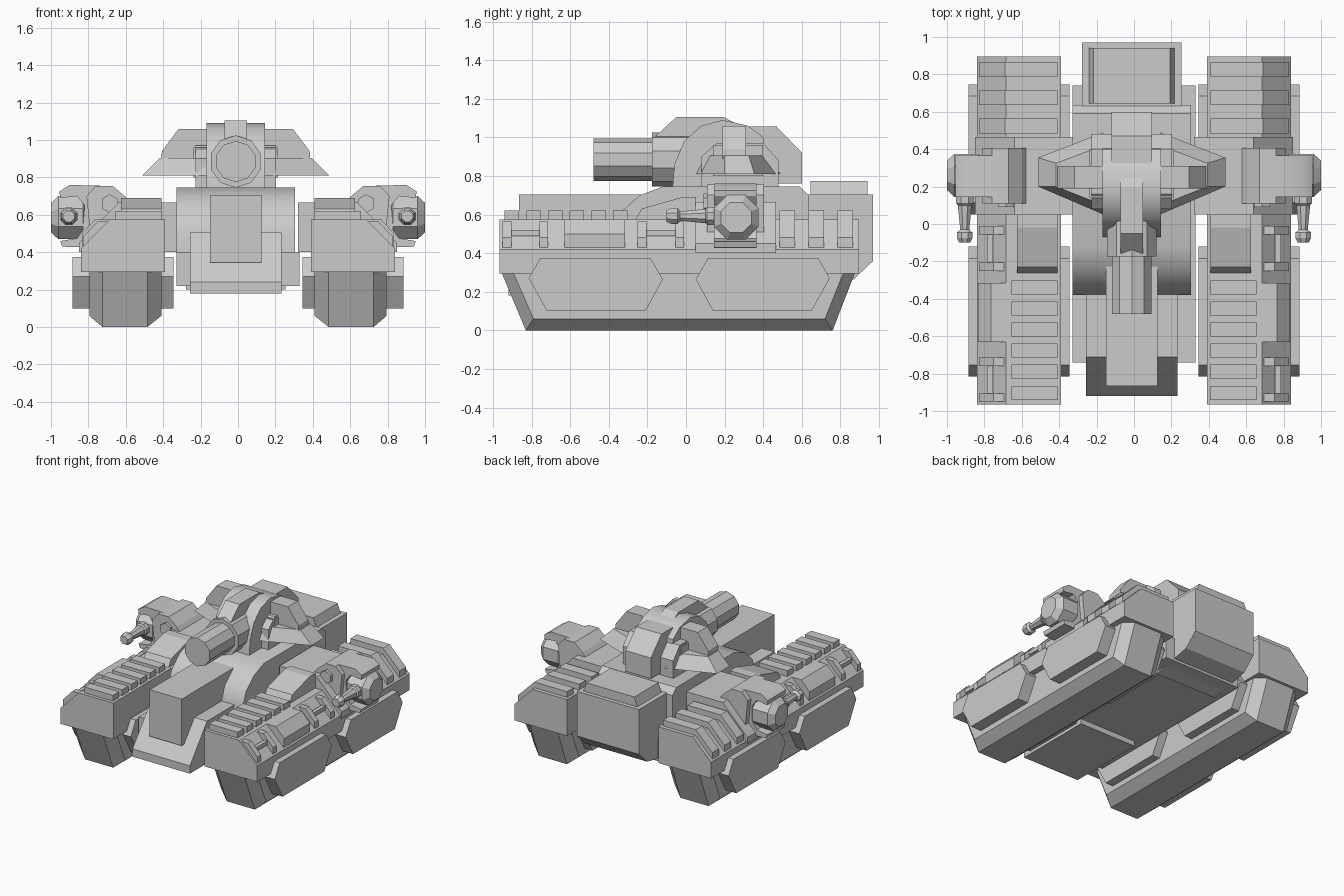
import bpy, bmesh, math

CX = -0.012  # the hull and turret sit slightly off the centre line


def loft(name, rings, mirror=False, smooth=False):
    """Skin a list of equal-length rings and cap both ends."""
    bm = bmesh.new()
    vs = [[bm.verts.new(p) for p in r] for r in rings]
    n = len(rings[0])
    for a, b in zip(vs, vs[1:]):
        for i in range(n):
            j = (i + 1) % n
            bm.faces.new((a[i], a[j], b[j], b[i]))
    bm.faces.new(vs[0])
    bm.faces.new(vs[-1])
    bmesh.ops.recalc_face_normals(bm, faces=bm.faces)
    me = bpy.data.meshes.new(name)
    bm.to_mesh(me)
    bm.free()
    ob = bpy.data.objects.new(name, me)
    bpy.context.collection.objects.link(ob)
    if smooth:
        bpy.ops.object.select_all(action='DESELECT')
        ob.select_set(True)
        bpy.context.view_layer.objects.active = ob
        bpy.ops.object.shade_smooth_by_angle(angle=math.radians(35))
    if mirror:
        ob.modifiers.new("Mirror", 'MIRROR')
    return ob


def side(name, pts, x0, x1, **k):
    """Profile of (y, z) points extruded along x."""
    return loft(name, [[(x, y, z) for y, z in pts] for x in (x0, x1)], **k)


def front(name, pts, y0, y1, **k):
    """Profile of (x, z) points extruded along y."""
    return loft(name, [[(x, y, z) for x, z in pts] for y in (y0, y1)], **k)


def box(name, x0, x1, y0, y1, z0, z1, **k):
    return side(name, [(y0, z0), (y1, z0), (y1, z1), (y0, z1)], x0, x1, **k)


def lathe(name, axis, centre, prof, n, **k):
    """Rings of (position, radius) along the x or y axis."""
    rings = []
    for p, r in prof:
        ring = []
        for i in range(n):
            a = 2 * math.pi * (i + 0.5) / n
            u, v = r * math.cos(a), r * math.sin(a)
            ring.append((p, centre[0] + u, centre[1] + v) if axis == 'x'
                        else (centre[0] + u, p, centre[1] + v))
        rings.append(ring)
    return loft(name, rings, **k)


# Track pods with chamfered rims
full = [(-0.83, 0), (0.76, 0), (0.88, 0.31), (-0.96, 0.31)]
slim = [(-0.79, 0.06), (0.72, 0.06), (0.82, 0.31), (-0.90, 0.31)]
loft("track", [[(x, y, z) for y, z in p] for x, p in
               ((0.41, slim), (0.485, full), (0.725, full), (0.795, slim))], mirror=True)

# Hexagonal track guard plates, passing through to the inner side
hexa = [(-0.815, 0.27), (-0.755, 0.375), (-0.185, 0.375),
        (-0.12, 0.265), (-0.21, 0.1), (-0.72, 0.1)]
side("front_track_plate", hexa, 0.345, 0.885, mirror=True)
side("rear_track_plate", [(-0.07 - y, z) for y, z in hexa], 0.345, 0.885, mirror=True)

# Fenders with a sloped outer edge
fender = [(0.39, 0.295), (0.84, 0.295), (0.84, 0.42), (0.685, 0.575), (0.39, 0.575)]
front("fender", fender, -0.965, 0.895, mirror=True)

# Cooling ribs on the front fender
for i in range(6):
    y = -0.94 + 0.1125 * i
    box("fender_rib", 0.41, 0.655, y, y + 0.075, 0.56, 0.62, mirror=True)

# Wrapped ribs on the rear fender
rib = [(0.41, 0.5), (0.66, 0.4), (0.83, 0.42), (0.83, 0.48), (0.69, 0.62), (0.41, 0.62)]
for y in (0.485, 0.635, 0.785):
    front("rear_rib", rib, y, y + 0.08, mirror=True)

# Intake wedge behind the front ribs
side("intake_wedge", [(-0.27, 0.56), (-0.23, 0.63), (-0.02, 0.69), (0.05, 0.69), (0.05, 0.56)],
     0.41, 0.625, mirror=True)

# Hand rails and stowage tank on the fender slope
for y0, y1 in ((-0.95, -0.715), (-0.25, -0.01)):
    for y in (y0, y1 - 0.045):
        front("rail_post", [(0.68, 0.5), (0.76, 0.42), (0.83, 0.42), (0.83, 0.48),
                            (0.75, 0.565), (0.68, 0.565)], y, y + 0.045, mirror=True)
    box("rail_bar", 0.755, 0.785, y0, y1, 0.49, 0.52, mirror=True)
front("stowage_tank", [(0.675, 0.5), (0.76, 0.42), (0.83, 0.42), (0.835, 0.50),
                       (0.765, 0.575), (0.675, 0.575)], -0.63, -0.315, mirror=True)

# Shoulder block and arm mount
front("shoulder_block", [(0.32, 0.4), (0.85, 0.4), (0.85, 0.45), (0.64, 0.665), (0.32, 0.665)],
      0.05, 0.465, mirror=True)
front("arm_mount", [(0.53, 0.6), (0.60, 0.695), (0.67, 0.755), (0.76, 0.755), (0.81, 0.70),
                    (0.79, 0.5)], 0.11, 0.405, mirror=True)
lathe("mount_bolt", 'y', (0.685, 0.66), [(0.09, 0.05), (0.13, 0.05)], 6, mirror=True)

# Claw-shaped arm bracket
claw = [(0.72, 0.755), (0.90, 0.76), (0.955, 0.725), (0.95, 0.69), (0.86, 0.70), (0.82, 0.65),
        (0.83, 0.52), (0.86, 0.475), (0.95, 0.46), (0.94, 0.43), (0.80, 0.425), (0.76, 0.5)]
front("arm_bracket", claw, 0.145, 0.365, mirror=True, smooth=True)

# Side gun: drum and tapered barrel
lathe("gun_drum", 'x', (0.26, 0.585),
      [(0.80, 0.09), (0.83, 0.125), (0.96, 0.125), (1.0, 0.085)], 8, mirror=True)
lathe("gun_barrel", 'y', (0.905, 0.592),
      [(0.17, 0.05), (0.11, 0.05), (0.10, 0.04), (-0.03, 0.026), (-0.045, 0.045),
       (-0.075, 0.045), (-0.1, 0.032)], 8, mirror=True)

# Hull
box("lower_hull", -0.33, 0.33, -0.74, 0.74, 0.22, 0.40)
side("upper_hull", [(-0.38, 0.35), (-0.38, 0.50), (-0.34, 0.61), (-0.24, 0.70), (-0.12, 0.745),
                    (0.59, 0.745), (0.635, 0.70), (0.635, 0.35)],
     CX - 0.318, CX + 0.318, smooth=True)
side("nose_plate", [(-0.92, 0.18), (-0.92, 0.24), (-0.71, 0.505), (-0.3, 0.505), (-0.3, 0.18)],
     CX - 0.245, CX + 0.245)
box("nose_block", CX - 0.137, CX + 0.137, -0.865, -0.2, 0.345, 0.705)
side("rear_block", [(0.55, 0.2), (0.87, 0.265), (0.97, 0.36), (0.97, 0.705), (0.55, 0.705)],
     CX - 0.265, CX + 0.265)
front("rear_lid", [(CX - 0.235, 0.69), (CX + 0.235, 0.69), (CX + 0.205, 0.775),
                   (CX - 0.205, 0.775)], 0.645, 0.94)

# Turret body
side("turret_core", [(-0.07, 0.74), (-0.06, 0.86), (-0.01, 0.98), (0.08, 1.06), (0.19, 1.09),
                     (0.32, 1.06), (0.40, 1.0), (0.42, 0.74)], CX - 0.157, CX + 0.157, smooth=True)
side("turret_cheeks", [(0.08, 0.74), (0.08, 0.90), (0.16, 0.97), (0.40, 0.97),
                       (0.48, 0.88), (0.48, 0.74)], CX - 0.215, CX + 0.215)
side("turret_rear", [(0.30, 0.76), (0.30, 1.055), (0.47, 1.055), (0.60, 0.92), (0.60, 0.76)],
     CX - 0.108, CX + 0.108)
side("turret_hatch", [(-0.165, 1.0), (-0.05, 1.105), (0.195, 1.105), (0.26, 1.07), (0.26, 0.95)],
     CX - 0.06, CX + 0.06)

# Turret wings in two steps
for s in (-1, 1):
    low = [(0.15, 0.05), (0.5, 0.2), (0.5, 0.355), (0.15, 0.49)]
    top = [(0.15, 0.1), (0.405, 0.2), (0.405, 0.325), (0.15, 0.42)]
    loft("wing_base", [[(CX + s * x, y, 0.81) for x, y in low],
                       [(CX + s * x, y, 0.905) for x, y in top]])
    front("wing_fin", [(CX + s * x, z) for x, z in
                       ((0.15, 0.88), (0.40, 0.88), (0.395, 0.94), (0.305, 1.06), (0.15, 1.06))]
          [:5], 0.19, 0.31)
    # connects the fin to the core under its inner edge
    box("wing_root", CX + s * 0.12, CX + s * 0.225, 0.14, 0.40, 0.80, 0.96)

# Main gun
lathe("gun_mantle", 'y', (CX, 0.885), [(-0.175, 0.14), (0.1, 0.14)], 10)
lathe("main_barrel", 'y', (CX, 0.885), [(-0.48, 0.11), (-0.1, 0.11)], 10)
